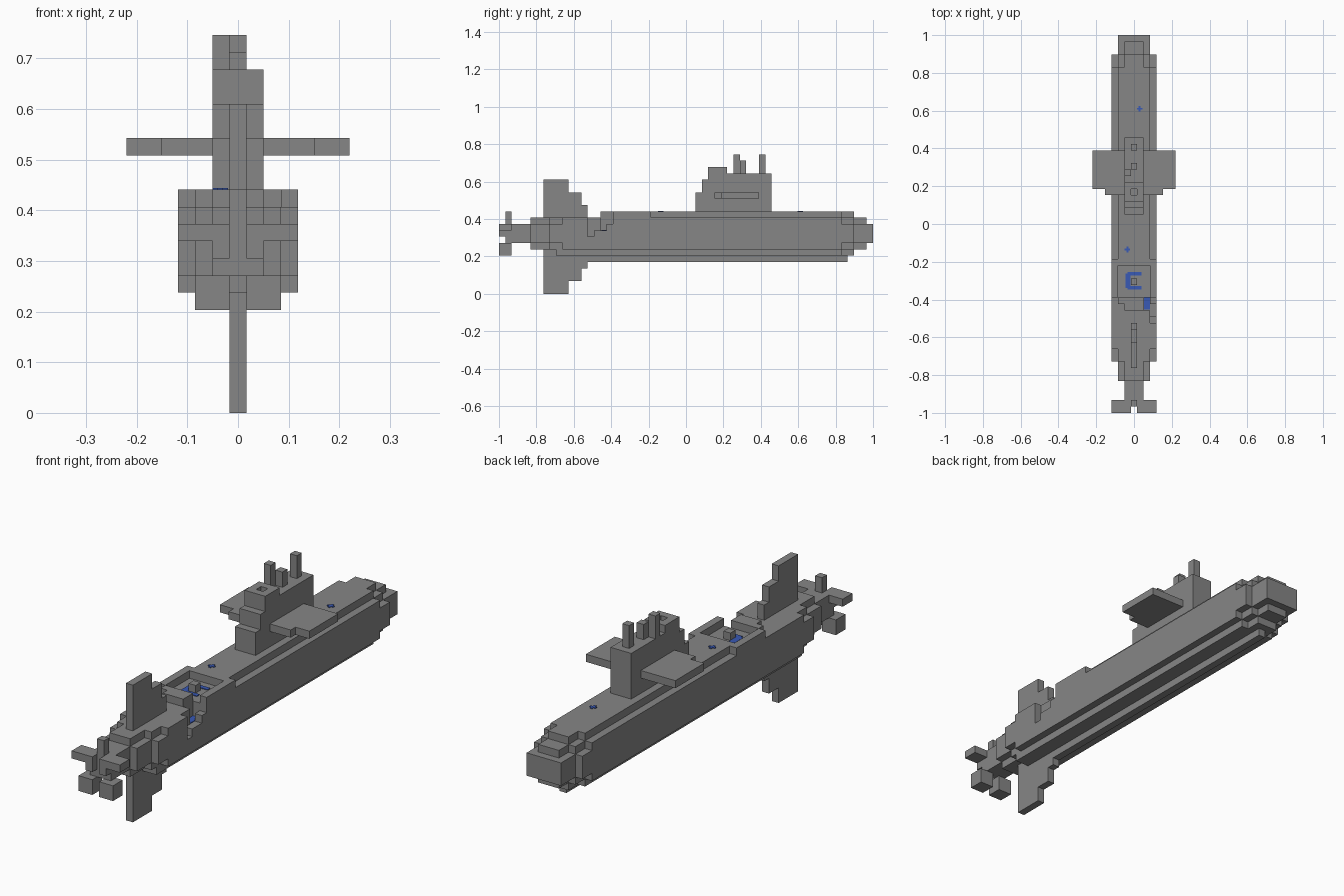
import bpy, bmesh, itertools
from mathutils import Vector

cube = bpy.data.objects.get("Cube")
if cube:
    bpy.data.objects.remove(cube, do_unlink=True)

U = 2 / 59  # edge of one block


def material(name, color):
    m = bpy.data.materials.new(name)
    m.use_nodes = True
    m.diffuse_color = color
    m.node_tree.nodes["Principled BSDF"].inputs["Base Color"].default_value = color
    return m


GREY = material("hull_grey", (0.24, 0.24, 0.24, 1))
BLUE = material("marker_blue", (0.04, 0.10, 0.46, 1))


def cells(half, y, z, x=None):
    """Blocks within |x| <= half (or an x range) and the given y and z ranges."""
    xs = range(*x) if x else range(-half, half + 1)
    return set(itertools.product(xs, range(*y), range(*z)))


def make_object(name, bm, mat):
    mesh = bpy.data.meshes.new(name)
    bm.to_mesh(mesh)
    bm.free()
    mesh.materials.append(mat)
    ob = bpy.data.objects.new(name, mesh)
    bpy.context.collection.objects.link(ob)
    return ob


def build(name, blocks):
    """Outer skin of a set of blocks, with flat regions merged."""
    bm = bmesh.new()
    corners = {}

    def vert(p):
        if p not in corners:
            corners[p] = bm.verts.new(((p[0] - 0.5) * U, p[1] * U - 1, p[2] * U))
        return corners[p]

    for c in blocks:
        for axis, side in itertools.product(range(3), (0, 1)):
            n = list(c)
            n[axis] += 2 * side - 1
            if tuple(n) in blocks:
                continue
            u, v = (axis + 1) % 3, (axis + 2) % 3
            loop = []
            for a, b in ((0, 0), (1, 0), (1, 1), (0, 1)):
                p = list(c)
                p[axis] += side
                p[u] += a
                p[v] += b
                loop.append(vert(tuple(p)))
            bm.faces.new(loop if side else loop[::-1])
    bmesh.ops.dissolve_limit(bm, angle_limit=0.01, verts=bm.verts[:], edges=bm.edges[:])
    return make_object(name, bm, GREY)


def plate(name, x, y, z, w, d):
    """Thin painted plate lying on a surface at height z."""
    bm = bmesh.new()
    bmesh.ops.create_cube(bm, size=1)
    bmesh.ops.scale(bm, vec=Vector((w, d, 0.004)), verts=bm.verts)
    bmesh.ops.translate(bm, vec=Vector((x, y, z + 0.001)), verts=bm.verts)
    make_object(name, bm, BLUE)


# Hull: full middle, stepped stern and bow
hull = cells(3, (10, 54), (7, 12)) | cells(2, (9, 54), (6, 7))
hull |= cells(1, (5, 8), (7, 12)) | cells(2, (5, 8), (8, 11))
hull |= cells(2, (8, 10), (7, 12)) | cells(3, (8, 10), (8, 11))
hull |= cells(3, (54, 56), (8, 11)) | cells(2, (54, 56), (7, 12)) | cells(1, (54, 56), (6, 13))
hull |= cells(1, (56, 58), (7, 12)) | cells(2, (56, 59), (8, 11))
# Deck with its narrowing edges
hull |= cells(2, (24, 54), (12, 13)) | cells(3, (18, 24), (12, 13))
hull |= cells(2, (17, 18), (12, 13)) | cells(1, (16, 17), (12, 13))
# Hatch pit, and the broken notch on the left side
hull -= cells(2, (18, 23), (12, 13))
hull |= cells(0, (20, 21), (12, 13))
hull -= cells(0, (14, 15), (9, 12), (3, 4))
hull -= cells(0, (15, 17), (10, 12), (3, 4))
hull -= cells(0, (17, 18), (11, 12), (3, 4))
hull -= cells(0, (16, 18), (10, 13), (2, 3))
build("hull", hull)

# Keel and stepped rudders
build("keel", cells(0, (14, 55), (5, 6)))
build("upper_rudder", cells(0, (7, 11), (12, 18)) | cells(0, (11, 13), (12, 16))
      | cells(0, (13, 14), (12, 14)))
build("lower_rudder", cells(0, (7, 11), (0, 8)) | cells(0, (11, 13), (2, 6))
      | cells(0, (13, 14), (4, 6)))

# Conning tower with a lookout well
tower = cells(1, (31, 32), (13, 16)) | cells(1, (32, 33), (13, 18))
tower |= cells(1, (33, 36), (13, 20)) | cells(1, (36, 43), (13, 19))
tower -= cells(0, (34, 35), (19, 20))
build("tower", tower)
for side, x in (("left", 1), ("right", -1)):
    wing = cells(6, (35, 41), (15, 16)) | cells(4, (34, 35), (15, 16))
    build(side + "_tower_wing", {c for c in wing if c[0] * x > 1})
build("rear_mast", cells(0, (41, 42), (19, 22)))
build("middle_mast", cells(0, (38, 39), (19, 21)))
build("side_mast", cells(0, (37, 38), (19, 22), (-1, 0)))

# Propeller: shaft, hub and five blades
build("propeller_shaft", cells(1, (2, 5), (8, 11)))
prop = cells(1, (1, 2), (8, 11)) | cells(0, (1, 2), (11, 13))
prop |= cells(3, (0, 2), (10, 11)) | cells(2, (0, 2), (6, 8)) | cells(1, (0, 1), (9, 10))
prop -= cells(0, (0, 1), (6, 13)) | cells(0, (1, 2), (6, 8))
build("propeller", prop)

# Blue markers on deck, around the hatch post and in the notch
DECK, FLOOR = 13 * U, 12 * U
for label, x, y in (("bow", 0.03, 0.61), ("stern", -0.035, -0.135)):
    plate(label + "_marker_across", x, y, DECK, 0.03, 0.01)
    plate(label + "_marker_along", x, y, DECK, 0.01, 0.03)
plate("hatch_mark_side", -0.032, -0.30, FLOOR, 0.028, 0.075)
for label, y in (("near", -0.337), ("far", -0.263)):
    plate("hatch_mark_" + label, 0.003, y, FLOOR, 0.075, 0.02)
plate("notch_mark", 2 * U, -0.42, 10 * U, 0.032, 0.065)
